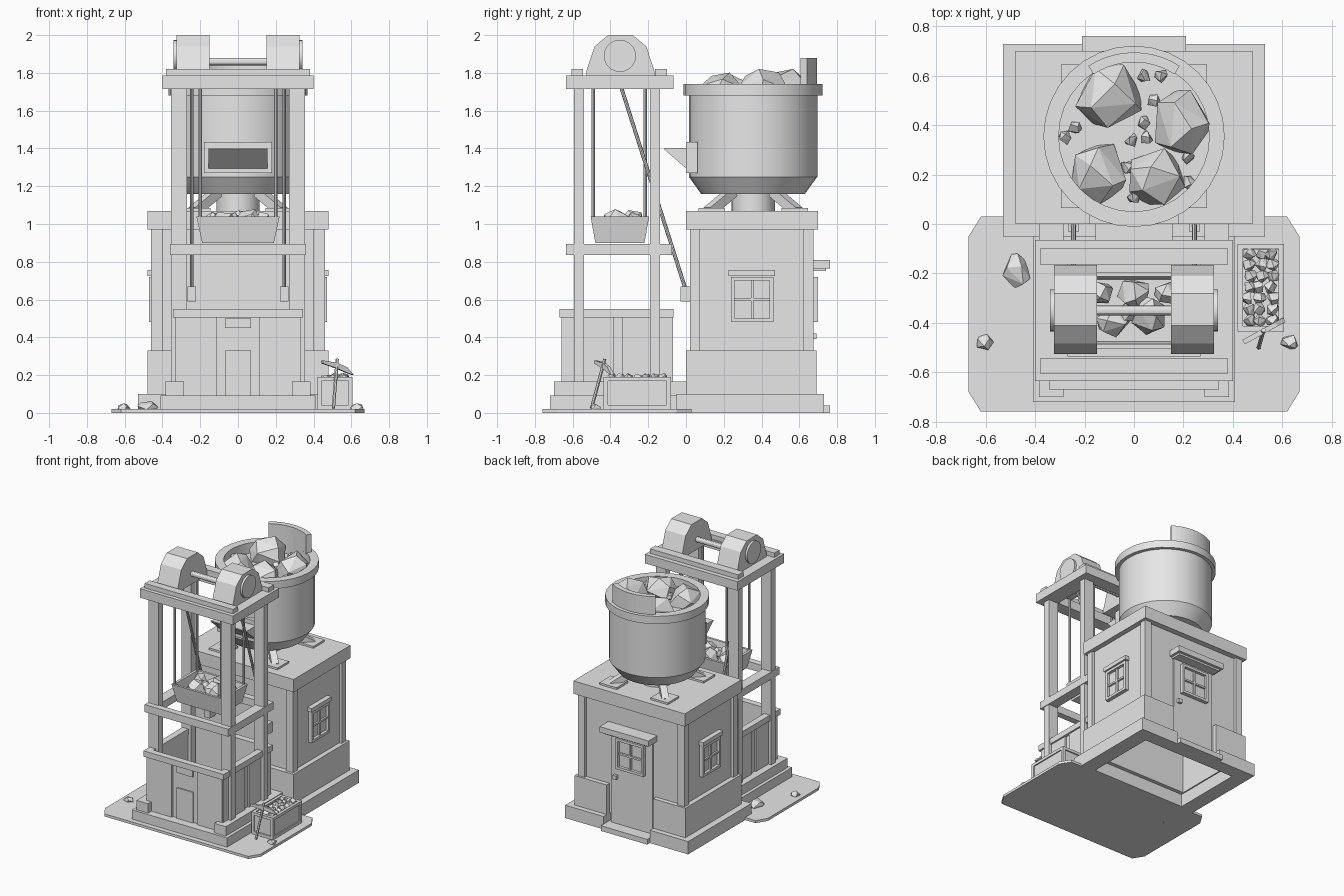
import bpy, bmesh, math, random
from mathutils import Vector, Matrix

if "Cube" in bpy.data.objects:
    bpy.data.objects.remove(bpy.data.objects["Cube"])

random.seed(4)
grey = bpy.data.materials.new("stone_grey")
grey.diffuse_color = (0.8, 0.8, 0.8, 1)
grey.use_nodes = True
grey.node_tree.nodes["Principled BSDF"].inputs["Base Color"].default_value = grey.diffuse_color


def finish(name, bm, smooth=False):
    bmesh.ops.recalc_face_normals(bm, faces=bm.faces)
    me = bpy.data.meshes.new(name)
    bm.to_mesh(me)
    bm.free()
    me.materials.append(grey)
    ob = bpy.data.objects.new(name, me)
    bpy.context.collection.objects.link(ob)
    if smooth:
        bpy.ops.object.select_all(action='DESELECT')
        ob.select_set(True)
        bpy.context.view_layer.objects.active = ob
        bpy.ops.object.shade_smooth_by_angle(angle=math.radians(30))
    return ob


def boxes(name, *specs, mirror=False):
    """Each spec is x0, x1, y0, y1, z0, z1; mirror repeats them across x."""
    bm = bmesh.new()
    specs = list(specs)
    if mirror:
        specs += [(-b, -a, *r) for a, b, *r in specs]
    for x0, x1, y0, y1, z0, z1 in specs:
        m = Matrix.Translation(((x0 + x1) / 2, (y0 + y1) / 2, (z0 + z1) / 2))
        m = m @ Matrix.Diagonal((x1 - x0, y1 - y0, z1 - z0, 1))
        bmesh.ops.create_cube(bm, size=1, matrix=m)
    return finish(name, bm)


def frame(name, x, y0, y1, z0, z1, wx, wy):
    """Rectangular ring of beams, symmetric in x."""
    return boxes(name, (-x, x, y0, y0 + wy, z0, z1), (-x, x, y1 - wy, y1, z0, z1),
                 (-x, -x + wx, y0 + wy, y1 - wy, z0, z1), (x - wx, x, y0 + wy, y1 - wy, z0, z1))


def prism(name, pts, axis, a, b):
    bm = bmesh.new()
    place = {'x': lambda p, t: (t, p[0], p[1]), 'y': lambda p, t: (p[0], t, p[1]),
             'z': lambda p, t: (p[0], p[1], t)}[axis]
    lo = [bm.verts.new(place(p, a)) for p in pts]
    hi = [bm.verts.new(place(p, b)) for p in pts]
    bm.faces.new(lo)
    bm.faces.new(hi)
    for i in range(len(pts)):
        j = (i + 1) % len(pts)
        bm.faces.new((lo[i], lo[j], hi[j], hi[i]))
    return finish(name, bm)


def bar(name, p, q, r, sides=8, smooth=False):
    p, q = Vector(p), Vector(q)
    bm = bmesh.new()
    m = Matrix.Translation((p + q) / 2) @ (q - p).to_track_quat('Z', 'Y').to_matrix().to_4x4()
    if sides == 4:
        m = m @ Matrix.Rotation(math.pi / 4, 4, 'Z')
    bmesh.ops.create_cone(bm, cap_ends=True, segments=sides, radius1=r, radius2=r,
                          depth=(q - p).length, matrix=m)
    return finish(name, bm, smooth)


def lathe(name, profile, x, y, segs=32):
    bm = bmesh.new()
    vs = [bm.verts.new((x + r, y, z)) for r, z in profile]
    es = [bm.edges.new(e) for e in zip(vs, vs[1:])]
    bmesh.ops.spin(bm, geom=vs + es, cent=(x, y, 0), axis=(0, 0, 1), angle=2 * math.pi,
                   steps=segs, use_duplicate=False)
    bmesh.ops.remove_doubles(bm, verts=bm.verts, dist=1e-4)
    return finish(name, bm, True)


def tub(name, cx, cy, rings):
    """Open container; rings of half width, half depth, height."""
    bm = bmesh.new()
    loops = [[bm.verts.new((cx + sx * w, cy + sy * d, z))
              for sx, sy in ((-1, -1), (1, -1), (1, 1), (-1, 1))] for w, d, z in rings]
    for a, b in zip(loops, loops[1:]):
        for i in range(4):
            j = (i + 1) % 4
            bm.faces.new((a[i], a[j], b[j], b[i]))
    bm.faces.new(loops[0])
    bm.faces.new(loops[-1])
    return finish(name, bm)


def rocks(name, items, points=13):
    """Faceted stones; items of x, y, z, rx, ry, rz."""
    bm = bmesh.new()
    for x, y, z, rx, ry, rz in items:
        vs, turn = [], random.random() * 6
        for i in range(points):
            h = 1 - 2 * (i + 0.5) / points
            a = turn + i * 2.4 + random.uniform(-0.35, 0.35)
            s = math.sqrt(1 - h * h)
            vs.append(bm.verts.new((x + rx * s * math.cos(a), y + ry * s * math.sin(a), z + rz * h)))
        res = bmesh.ops.convex_hull(bm, input=vs)
        bmesh.ops.delete(bm, geom=[g for g in res["geom_interior"] if isinstance(g, bmesh.types.BMVert)],
                         context='VERTS')
    return finish(name, bm)


def window(name, loc, turn, w, h):
    """Four-pane window with lintel, facing -y before turning."""
    u, v, t = w / 2, h / 2, 0.02
    ob = boxes(name, (-u, -u + t, -.03, 0, -v, v), (u - t, u, -.03, 0, -v, v),
               (-u, u, -.03, 0, v - t, v), (-u, u, -.03, 0, -v, -v + t),
               (-.007, .007, -.022, 0, -v, v), (-u, u, -.022, 0, -.007, .007),
               (-u, u, -.008, 0, -v, v))
    ob.location, ob.rotation_euler.z = loc, turn
    return ob


# Ground slab with clipped corners
prism("ground_slab", [(-.62, -.76), (.62, -.76), (.67, -.68), (.67, -.05), (.62, .03),
                      (-.62, .03), (-.67, -.05), (-.67, -.68)], 'z', 0, .02)

# House: plinth and lower wall leave a gap at the back door
boxes("house_plinth", (-.53, .53, -.05, .05, 0, .1), (-.53, -.41, .05, .73, 0, .1),
      (.41, .53, .05, .73, 0, .1), (-.41, -.2, .62, .73, 0, .1), (.2, .41, .62, .73, 0, .1))
boxes("lower_wall", (-.478, .478, 0, .06, .1, .33), (-.478, -.42, .06, .69, .1, .33),
      (.42, .478, .06, .69, .1, .33), (-.42, -.2, .63, .69, .1, .33), (.2, .42, .63, .69, .1, .33))
frame("house_walls", .44, .04, .655, .1, .97, .04, .04)
boxes("corner_pillars", (.4, .46, .02, .075, .33, .97), (.4, .46, .62, .675, .33, .97), mirror=True)
boxes("roof", (-.48, .48, 0, .7, .97, 1.07))
for side, s in (("right", 1), ("left", -1)):
    window(side + "_window", (s * .44, .35, .6), s * math.pi / 2, .225, .24)
    boxes(side + "_lintel", (min(s * .44, s * .478), max(s * .44, s * .478), .225, .47, .725, .757))
boxes("back_door", (-.18, .18, .64, .668, .04, .76))
window("door_window", (0, .668, .6), math.pi, .24, .24)
boxes("door_handle", (.12, .15, .668, .69, .39, .42))
boxes("door_canopy", (-.21, .21, .65, .762, .765, .81), (-.19, .19, .65, .74, .75, .765))
boxes("door_step", (-.2, .2, .62, .762, 0, .04))

# Tank on its neck, with struts and pads
TY = .355
lathe("tank", [(0, 1.16), (.275, 1.16), (.34, 1.25), (.34, 1.68), (.367, 1.68), (.367, 1.74),
               (.305, 1.74), (.305, 1.66), (0, 1.66)], 0, TY)
bar("tank_neck", (0, TY, 1.06), (0, TY, 1.165), .115, 24, True)
for sx in (-1, 1):
    for sy in (-1, 1):
        bar("tank_strut", (sx * .235, TY + sy * .235, 1.065), (sx * .11, TY + sy * .11, 1.17), .036, 4)
        boxes("strut_pad", (sx * .22 - .075, sx * .22 + .075, TY + sy * .22 - .07, TY + sy * .22 + .07,
                            1.07, 1.085))
arc = [math.radians(90 + a) for a in range(-33, 34, 6)]
prism("tank_guard", [(r * math.cos(a), TY + r * math.sin(a)) for r, seq in
                     ((.34, arc), (.3, arc[::-1])) for a in seq], 'z', 1.73, 1.88)
boxes("chute_frame", (-.18, .18, 0, .06, 1.27, 1.295), (-.18, .18, 0, .06, 1.395, 1.435),
      (-.18, -.155, 0, .06, 1.295, 1.395), (.155, .18, 0, .06, 1.295, 1.395))
prism("chute_lip", [(.04, 1.295), (0, 1.295), (-.115, 1.395), (-.115, 1.402), (.04, 1.402)], 'x', -.155, .155)
rocks("tank_boulders", [(-.1, .52, 1.7, .145, .14, .13), (.19, .41, 1.7, .13, .14, .13),
                        (-.14, .21, 1.68, .12, .13, .12), (.09, .19, 1.69, .125, .125, .12)], 14)
rocks("tank_pebbles", [(x, y, 1.68, .03, .03, .035) for x, y in
                       ((-.01, .34), (.04, .41), (.08, .5), (.04, .6), (.11, .6), (-.24, .39), (-.28, .35),
                        (.22, .27), (.22, .17), (0, .11), (-.03, .23), (.05, .35))], 9)

# Lift tower: stepped base, posts and beams
boxes("tower_base", (-.41, .41, -.72, -.05, .02, .092))
boxes("tower_sills", (.285, .385, -.7, -.0, .092, .165), mirror=True)
boxes("tower_posts", (.27, .355, -.594, -.54, .09, 1.73), (.27, .355, -.19, -.138, .09, 1.73), mirror=True)
frame("middle_beams", .36, -.635, -.075, .835, .893, .08, .05)
frame("top_frame", .4, -.635, -.065, 1.715, 1.785, .13, .1)
boxes("top_rails", (-.38, .38, -.605, -.545, 1.785, 1.82), (-.38, .38, -.165, -.1, 1.785, 1.82))

# Low enclosure around the lift
frame("enclosure_rail", .345, -.67, -.065, .505, .55, .05, .05)
boxes("enclosure_walls", (-.32, .32, -.645, -.62, .09, .51), (-.32, .32, -.11, -.085, .09, .51),
      (-.32, -.3, -.62, -.11, .09, .51), (.3, .32, -.62, -.11, .09, .51))
boxes("front_boards", (.11, .325, -.66, -.645, .09, .505), mirror=True)
boxes("side_boards", (.32, .332, -.655, -.385, .165, .505), (.32, .332, -.34, -.07, .165, .505), mirror=True)
boxes("front_gate", (-.07, .07, -.655, -.645, .09, .33))
boxes("front_plaque", (-.07, .07, -.66, -.645, .45, .5))

# Pulley housings with hubs
half = [(.18, 1.78), (.18, 1.81), (.137, 1.94), (.065, 2)]
for s in (-1, 1):
    prism("pulley_housing", [(-.347 + y, z) for y, z in half] + [(-.347 - y, z) for y, z in half[::-1]],
          'x', s * .15, s * .325)
    bar("pulley_hub", (s * .32, -.35, 1.89), (s * .341, -.35, 1.89), .085, 20, True)
    # Ropes, braces and anchors
    for y in (-.49, -.215):
        bar("bucket_rope", (s * .2, y, 1.03), (s * .2, y, 1.75), .009)
    bar("diagonal_brace", (s * .245, -.345, 1.73), (s * .245, .015, .6), .01)
boxes("brace_anchors", (.222, .268, -.03, .05, .59, .67), mirror=True)
bar("pulley_axle", (-.16, -.35, 1.86), (.16, -.35, 1.86), .02, 12, True)

# Lift bucket and its load
tub("lift_bucket", 0, -.35, [(.19, .13, .9), (.22, .155, 1.04), (.2, .137, 1.04), (.185, .125, .97)])
rocks("bucket_rocks", [(0, -.28, 1.0, .07, .07, .08), (.06, -.37, 1.0, .08, .08, .085),
                       (-.08, -.39, 1.0, .075, .07, .07), (-.13, -.28, 1.0, .05, .05, .07),
                       (.13, -.28, 1.0, .05, .05, .07), (-.03, -.36, 1.02, .04, .04, .045)])

# Ore crate with raised edge frame
tub("ore_crate", .513, -.258, [(.085, .168, .02), (.085, .168, .18), (.072, .155, .18), (.072, .155, .13)])
edge = [(.42, .607, y, y + .022, z, z + .022) for y in (-.436, -.102) for z in (.02, .168)]
edge += [(x, x + .022, -.436, -.08, z, z + .022) for x in (.42, .585) for z in (.02, .168)]
edge += [(x, x + .022, y, y + .022, .02, .19) for x in (.42, .585) for y in (-.436, -.102)]
boxes("crate_frame", *edge)
rocks("crate_ore", [(.465 + .047 * i + random.uniform(-.01, .01), -.39 + .045 * j,
                     .165 + random.uniform(0, .015), .03, .03, .035) for i in range(3) for j in range(7)], 10)

# Pickaxe leaning on the crate
bar("pickaxe_handle", (.505, -.5, .025), (.525, -.43, .285), .009, 6)
pick = prism("pickaxe_head", [(-.09, .278), (0, .265), (.06, .24), (.098, .2), (.05, .215), (0, .235),
                              (-.09, .262)], 'y', -.01, .01)
pick.location, pick.rotation_euler.z = (.523, -.435, 0), .5

# Loose stones on the slab
rocks("loose_stones", [(-.475, -.19, .03, .06, .075, .035), (-.605, -.48, .025, .038, .035, .028),
                       (.63, -.48, .025, .038, .035, .028)], 11)
